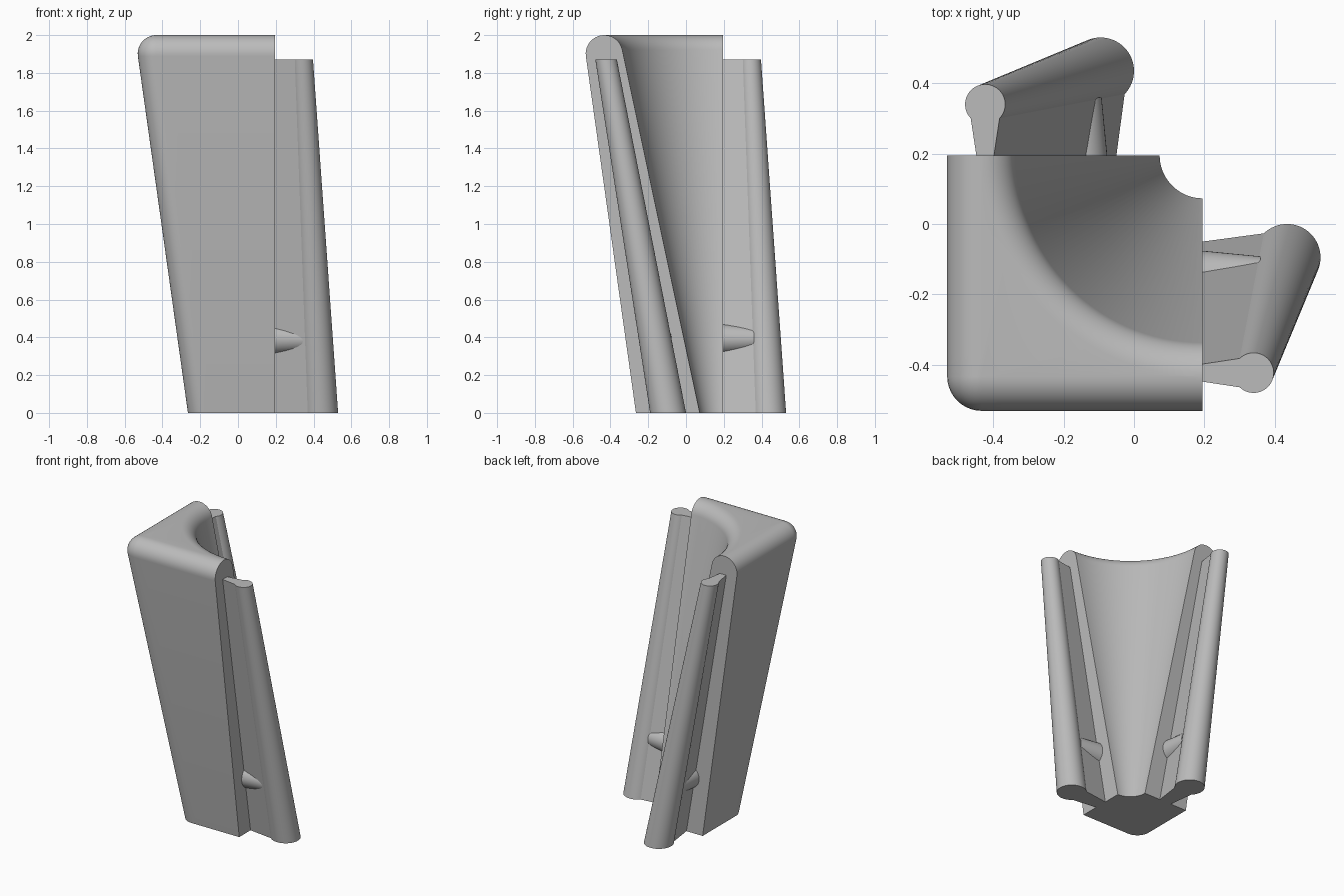
import bpy, bmesh
from math import sin, cos, pi, radians

if "Cube" in bpy.data.objects:
    bpy.data.objects.remove(bpy.data.objects["Cube"])

grey = bpy.data.materials.new("plain_grey")
grey.use_nodes = True
GREY = (0.5, 0.5, 0.5, 1)
grey.diffuse_color = GREY
grey.node_tree.nodes["Principled BSDF"].inputs["Base Color"].default_value = GREY

AXIS = 0.195       # both end faces and the axis of the conical hollow
LIP_MID = 0.628    # distance of the rounded lip's centre from the axis
LIP_R = 0.098
LIP_Z = 2 - LIP_R
JOINT_TOP = 1.87


def loft(name, rings, swap=False):
    """Skin closed rings of points and cap both ends; swap mirrors x and y."""
    bm = bmesh.new()
    grid = [[bm.verts.new((y, x, z) if swap else (x, y, z)) for x, y, z in ring]
            for ring in rings]
    n = len(grid[0])
    for a, b in zip(grid, grid[1:]):
        for i in range(n):
            j = (i + 1) % n
            bm.faces.new((a[i], a[j], b[j], b[i]))
    bm.faces.new(grid[0])
    bm.faces.new(grid[-1])
    bmesh.ops.remove_doubles(bm, verts=bm.verts, dist=0.0002)
    bmesh.ops.recalc_face_normals(bm, faces=bm.faces)
    mesh = bpy.data.meshes.new(name)
    bm.to_mesh(mesh)
    bm.free()
    mesh.materials.append(grey)
    obj = bpy.data.objects.new(name, mesh)
    bpy.context.collection.objects.link(obj)
    bpy.ops.object.select_all(action='DESELECT')
    obj.select_set(True)
    bpy.context.view_layer.objects.active = obj
    bpy.ops.object.shade_smooth_by_angle(angle=radians(25))
    return obj


def square_path(half, r, straight=10, corner=10):
    """Quarter of a rounded square, from one end face to the other."""
    flat = half - r
    side = [(half, flat * i / straight) for i in range(straight)]
    arc = [(flat + r * cos(t), flat + r * sin(t))
           for t in (pi / 2 * i / corner for i in range(corner + 1))]
    return side + arc + [(v, u) for u, v in reversed(side)]


# Corner block: conical hollow, rounded lip, flat top, tapered square outside
STEPS = 10
levels_in = [(0.122, 0)]
levels_out = []
for i in range(STEPS + 1):
    t = radians(12 + 78 * i / STEPS)
    levels_in.append((LIP_MID - LIP_R * cos(t), LIP_Z + LIP_R * sin(t)))
    t = radians(90 - 98 * i / STEPS)
    reach = LIP_R * cos(t)
    levels_out.append((LIP_MID + reach, reach, LIP_Z + LIP_R * sin(t)))
levels_out.append((0.46, 0.09, 0))

columns = []
for half, r, z in levels_out:
    columns.append([(AXIS - u, AXIS - v, z) for u, v in square_path(half, r)])
count = len(columns[0])
inner = []
for rad, z in levels_in:
    angles = [pi / 2 * i / (count - 1) for i in range(count)]
    inner.append([(AXIS - rad * cos(a), AXIS - rad * sin(a), z) for a in angles])
columns = inner + columns
loft("corner_block", [[c[i] for c in columns] for i in range(count)])


def joint_section(neck, cx, cy, r, z):
    """Narrow neck that ends in a round bead."""
    open_angle = radians(134)
    arc = [open_angle * (1 - 2 * i / 48) for i in range(49)]
    return ([(AXIS, cy - neck, z), (AXIS, cy + neck, z)]
            + [(cx + r * cos(a), cy + r * sin(a), z) for a in arc])


def peg_ring(x, r):
    return [(x, -0.157 + r * cos(a), 0.39 + r * sin(a))
            for a in (2 * pi * i / 40 for i in range(40))]


# Leaning bead joint and its stop peg on each end face
for side, swap in (("left", False), ("back", True)):
    loft(side + "_bead_joint",
         [joint_section(0.045, 0.435, -0.095, 0.095, 0),
          joint_section(0.025, 0.34, -0.423, 0.057, JOINT_TOP)], swap)
    loft(side + "_stop_peg", [peg_ring(AXIS, 0.081), peg_ring(0.36, 0.065)], swap)
